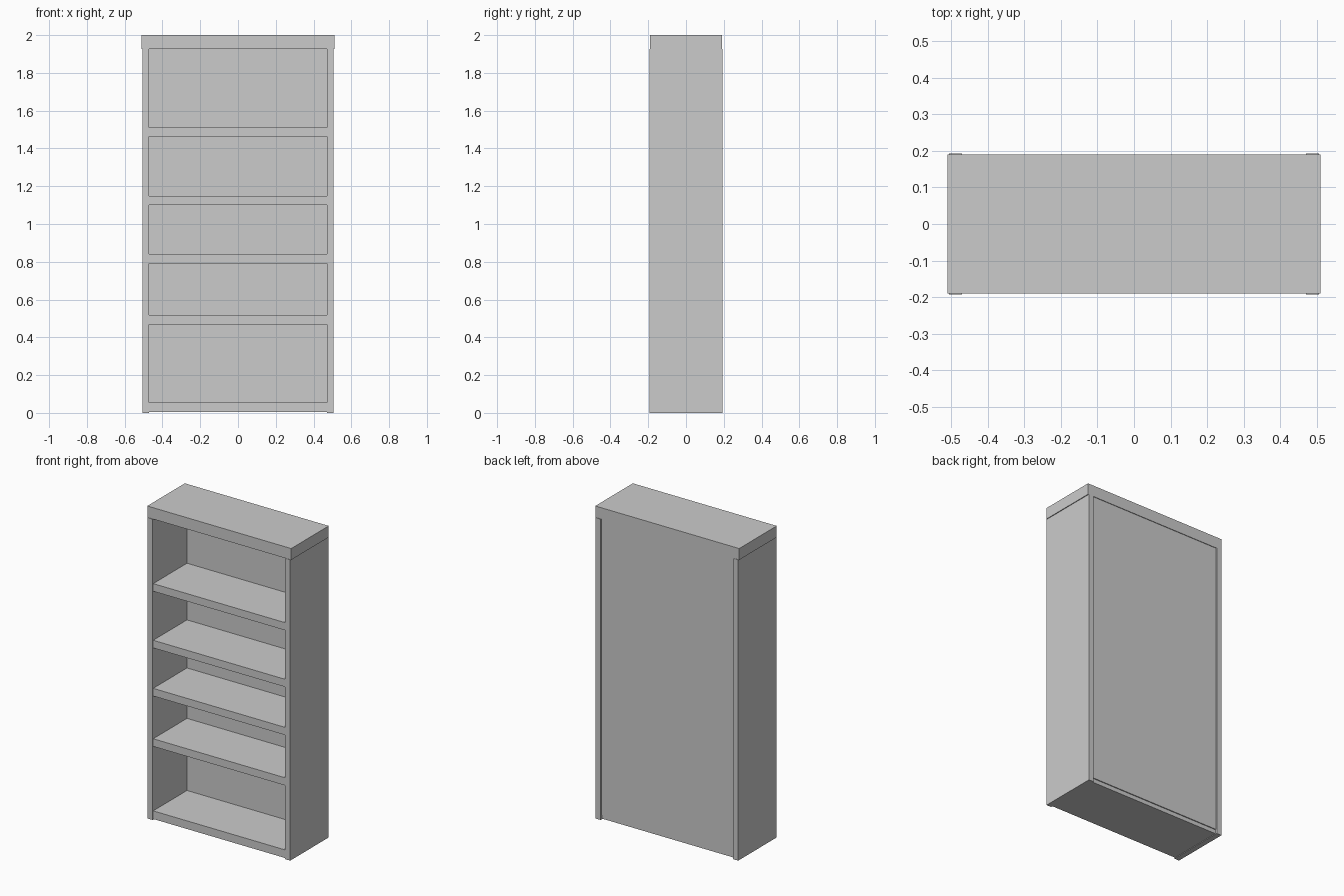
import bpy

if "Cube" in bpy.data.objects:
    bpy.data.objects.remove(bpy.data.objects["Cube"])


def box(name, x, y, z):
    """Box from (min, max) ranges on each axis."""
    bpy.ops.mesh.primitive_cube_add(size=1, location=[(a + b) / 2 for a, b in (x, y, z)])
    ob = bpy.context.object
    ob.name = name
    ob.scale = [b - a for a, b in (x, y, z)]
    bpy.ops.object.transform_apply(location=False, rotation=False, scale=True)
    return ob


INNER = 0.47      # half width between the side panels
TOP_Z = 1.927     # underside of the top board
BACK_Y = 0.155    # inner face of the back panel

# Side panels, slightly deeper than the top board
for name, s in (("left_side", -1), ("right_side", 1)):
    box(name, sorted((s * INNER, s * 0.505)), (-0.193, 0.193), (0, TOP_Z))

# Thick top board, overhanging the sides a little
box("top_board", (-0.51, 0.51), (-0.19, 0.19), (TOP_Z, 2.0))

# Back panel, set in from the rear edges
box("back_panel", (-INNER, INNER), (BACK_Y, 0.186), (0.03, TOP_Z))

# Bottom board
box("bottom_board", (-INNER, INNER), (-0.187, 0.18), (0.004, 0.056))

# Shelves, listed by the height of their top face
for i, z in enumerate((0.518, 0.793 + 0.048, 1.149, 1.512), 1):
    box(f"shelf_{i}", (-INNER, INNER), (-0.187, BACK_Y), (z - 0.049, z))
